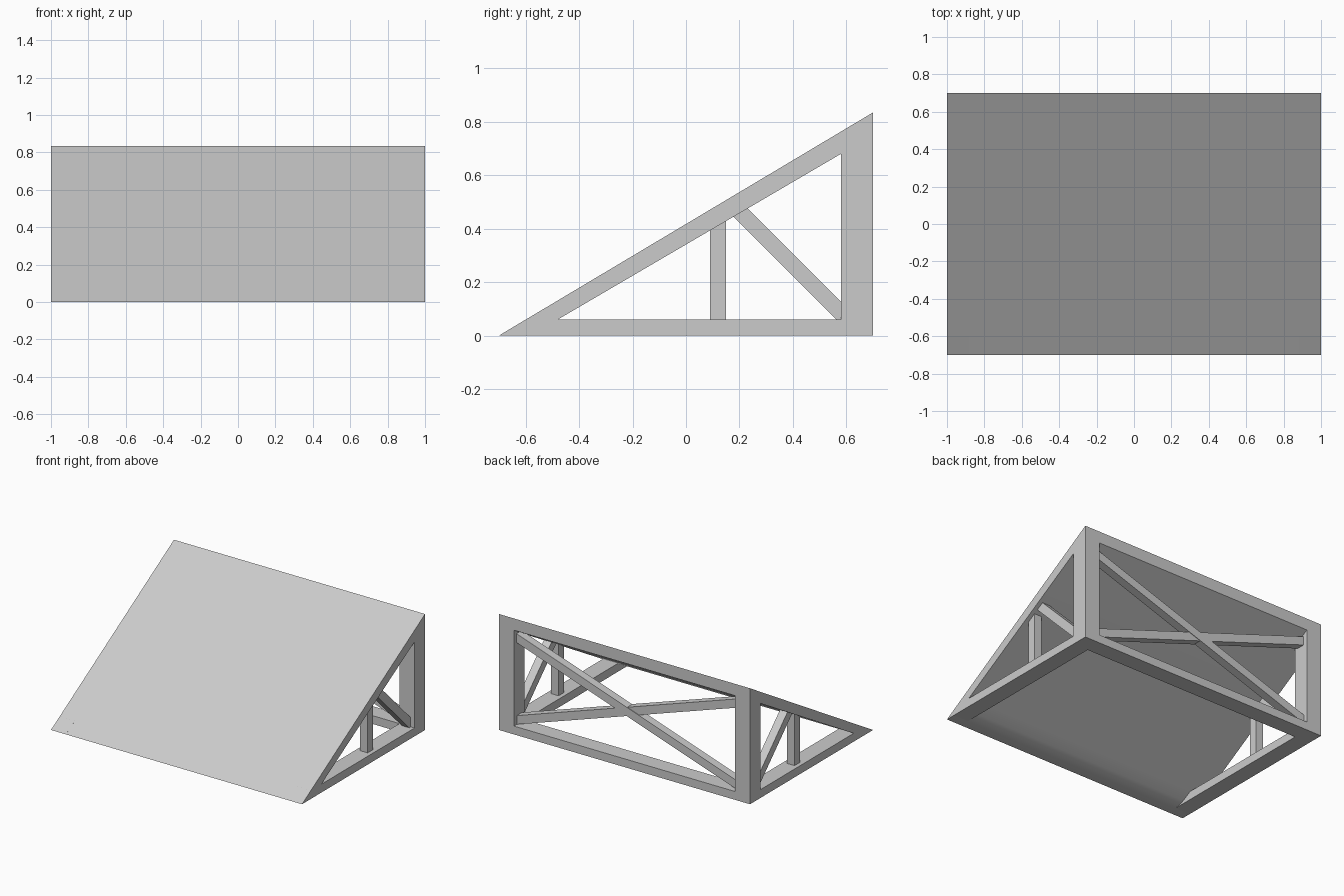
import bpy, bmesh
from mathutils import Vector

if "Cube" in bpy.data.objects:
    bpy.data.objects.remove(bpy.data.objects["Cube"])

SLOPE = 0.835 / 1.4


def top(y):
    return (y + 0.7) * SLOPE


def under(y):
    return 0.68 + (y - 0.58) * 0.585


def prism(name, profile, x0, x1):
    """Extrude a (y, z) profile from x0 to x1."""
    bm = bmesh.new()
    face = bm.faces.new([bm.verts.new((x0, y, z)) for y, z in profile])
    ext = bmesh.ops.extrude_face_region(bm, geom=[face])
    moved = [v for v in ext["geom"] if isinstance(v, bmesh.types.BMVert)]
    bmesh.ops.translate(bm, verts=moved, vec=(x1 - x0, 0, 0))
    bmesh.ops.recalc_face_normals(bm, faces=bm.faces)
    mesh = bpy.data.meshes.new(name)
    bm.to_mesh(mesh)
    bm.free()
    obj = bpy.data.objects.new(name, mesh)
    bpy.context.collection.objects.link(obj)
    return obj


def beam(name, a, b, depth, height):
    """Square-ended beam between two points in the back plane."""
    a, b = Vector(a), Vector(b)
    obj = prism(name, [(-depth / 2, -height / 2), (depth / 2, -height / 2),
                       (depth / 2, height / 2), (-depth / 2, height / 2)],
                -(b - a).length / 2, (b - a).length / 2)
    obj.location = (a + b) / 2
    obj.rotation_euler = Vector((1, 0, 0)).rotation_difference(b - a).to_euler()
    return obj


# Sloping deck, underside easing into the front edge
deck = prism("deck", [(-0.7, 0), (-0.63, 0), (-0.59, 0.006), (-0.55, 0.022),
                      (-0.48, under(-0.48)), (0.7, under(0.7)), (0.7, top(0.7))], -1, 1)
bpy.context.view_layer.objects.active = deck
deck.select_set(True)
bpy.ops.object.shade_smooth_by_angle(angle=0.35)

# Side frames: base rail, back post, upright strut and 45 degree brace
for side, s in (("left", -1), ("right", 1)):
    prism(side + "_base_rail", [(-0.7, 0), (0.7, 0), (0.7, 0.06), (-0.6, 0.06)], s * 0.88, s)
    prism(side + "_back_post", [(0.58, 0), (0.7, 0), (0.7, top(0.7)), (0.58, top(0.58))],
          s * 0.88, s)
    prism(side + "_strut", [(0.09, 0.05), (0.15, 0.05), (0.15, under(0.15) + 0.01),
                            (0.09, under(0.09) + 0.01)], s * 0.91, s * 0.97)
    prism(side + "_brace", [(0.575, 0.048), (0.59, 0.117), (0.225, 0.482), (0.163, 0.46)],
          s * 0.91, s * 0.97)

# Back base rail and crossed braces
prism("back_base_rail", [(0.58, 0), (0.7, 0), (0.7, 0.06), (0.58, 0.06)], -0.9, 0.9)
beam("back_cross_brace_a", (0.9, 0.642, 0.69), (-0.9, 0.642, 0.085), 0.06, 0.06)
beam("back_cross_brace_b", (-0.9, 0.638, 0.69), (0.9, 0.638, 0.085), 0.06, 0.06)
